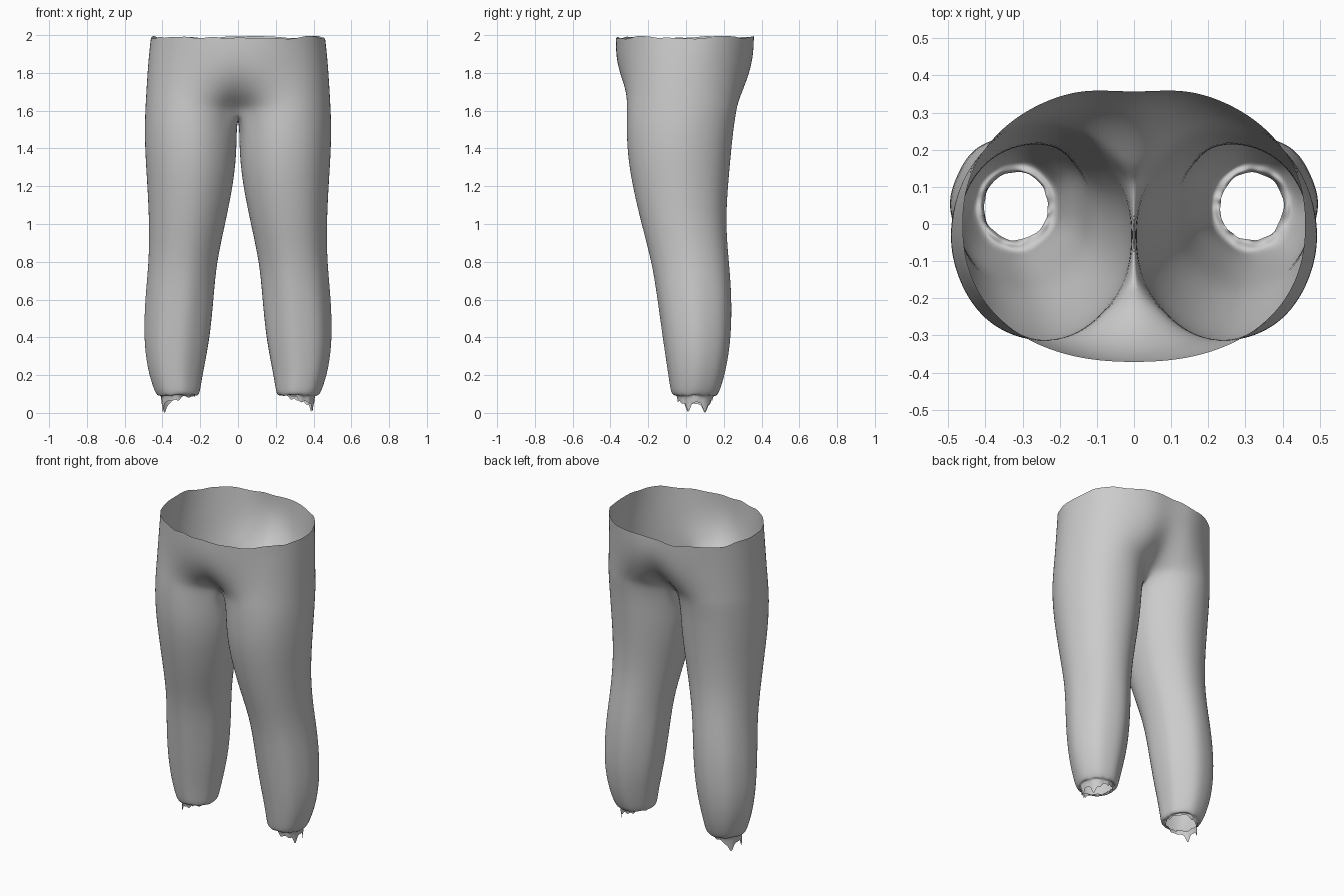
import bpy, bmesh, math, random
from math import sin, cos, radians

cube = bpy.data.objects.get("Cube")
if cube:
    bpy.data.objects.remove(cube)

random.seed(4)
ARC, INNER = 26, 7            # outer arc segments, inner thigh segments
COUNT = ARC + INNER
SPREAD = radians(150)         # outer arc runs from -SPREAD to +SPREAD

# Leg sections: height, inner x, outer x, front y, back y
LEG = [
    (1.60, 0.00, 0.492, -0.314, 0.268), (1.50, 0.006, 0.495, -0.316, 0.252),
    (1.36, 0.007, 0.491, -0.310, 0.238), (1.20, 0.026, 0.480, -0.284, 0.223),
    (1.00, 0.067, 0.470, -0.237, 0.211), (0.80, 0.112, 0.472, -0.182, 0.228),
    (0.62, 0.126, 0.490, -0.154, 0.243), (0.40, 0.146, 0.499, -0.124, 0.240),
    (0.24, 0.178, 0.480, -0.100, 0.215), (0.14, 0.196, 0.450, -0.085, 0.187),
    (0.105, 0.202, 0.435, -0.078, 0.172),
]
# Pelvis rings: height, blend to the waist oval at the centre and at the hip
PELVIS = [(1.99, 1.0, 1.0), (1.93, 1.0, 0.78), (1.86, 0.97, 0.55),
          (1.78, 0.86, 0.35), (1.70, 0.60, 0.18), (1.64, 0.24, 0.07)]


def angle(i):
    if i <= ARC:
        return -SPREAD + 2 * SPREAD * i / ARC
    return SPREAD + (2 * math.pi - 2 * SPREAD) * (i - ARC) / INNER


def section(row, i, ripple=0.0):
    z, xi, xo, yf, yb = row
    a = angle(i)
    r = 1 + ripple * cos(7 * a)
    return [(xi + xo) / 2 + (xo - xi) / 2 * r * cos(a),
            (yf + yb) / 2 + (yb - yf) / 2 * r * sin(a), z]


def waist(i, s):
    a = -math.pi / 2 + math.pi * i / ARC
    out, up = max(0, cos(a)), sin(a)
    if up < 0:                                           # fuller front corners
        return 0.462 * out ** 0.88, -0.372 * (-up) ** 0.88, up * up
    crease = (0.02 + 0.12 * s * (1 - s)) * up ** 40      # cleft at the back centre
    return 0.462 * out ** 0.96, 0.376 * up ** 0.90 - crease, up * up


def bridge(bm, upper, lower, closed):
    n = len(upper)
    for i in range(n if closed else n - 1):
        j = (i + 1) % n
        bm.faces.new((upper[i], upper[j], lower[j], lower[i]))


def build_side(bm, side):
    def ring(points):
        return [bm.verts.new((side * x, y, z)) for x, y, z in points]

    # Hip strip, open along the centre line
    strips = []
    for k, (z, s_mid, s_hip) in enumerate(PELVIS):
        pts = []
        for i in range(ARC + 1):
            x, y, _ = section(LEG[0], i)
            wx, wy, near = waist(i, s_mid)
            s = s_hip + (s_mid - s_hip) * near
            end = i in (0, ARC)
            rag = random.uniform(-0.012, 0.008) if k == 0 and not end else 0
            pts.append((0 if end else x + (wx - x) * s, y + (wy - y) * s, z + rag))
        strips.append(ring(pts))

    # Crotch ring: inner points lie on the centre line and sag
    pts = []
    for i in range(COUNT):
        x, y, z = section(LEG[0], i)
        if i >= ARC or i == 0:
            x = 0
            z -= 0.045 * sin(math.pi * max(0, i - ARC) / INNER)
        pts.append((x, y, z))
    crotch = ring(pts)
    strips.append(crotch[:ARC + 1])
    for a, b in zip(strips, strips[1:]):
        bridge(bm, a, b, False)

    # Leg tube
    rings = [crotch]
    for row in LEG[1:]:
        ripple = 0.014 if row[0] < 0.7 else 0.004
        rings.append(ring([section(row, i, ripple) for i in range(COUNT)]))

    # Cuff rolled inwards, ending in a torn hem
    cx, cy = 0.315, 0.048
    for scale, z, rag in ((0.90, 0.090, 0.006), (0.78, 0.098, 0.010), (0.74, 0.068, 0.018)):
        pts = []
        for i in range(COUNT):
            x, y, _ = section(LEG[-1], i)
            k = scale + random.uniform(-rag, rag) * 1.5
            drop = random.uniform(-rag, rag)
            if scale < 0.75:
                drop -= 0.025 * cos(angle(i))              # longer outside
                if i in (ARC // 2 - 2, ARC // 2 + 3):
                    drop = -0.085                          # hanging scraps
            pts.append((cx + (x - cx) * k, cy + (y - cy) * k, z + drop))
        rings.append(ring(pts))
    for a, b in zip(rings, rings[1:]):
        bridge(bm, a, b, True)


bm = bmesh.new()
for side in (1, -1):
    build_side(bm, side)
bmesh.ops.remove_doubles(bm, verts=[v for v in bm.verts if abs(v.co.x) < 1e-5], dist=0.0005)
bmesh.ops.recalc_face_normals(bm, faces=bm.faces)
mesh = bpy.data.meshes.new("trousers")
bm.to_mesh(mesh)
bm.free()

trousers = bpy.data.objects.new("trousers", mesh)
bpy.context.collection.objects.link(trousers)

# Plain grey cloth
cloth = bpy.data.materials.new("grey_cloth")
cloth.use_nodes = True
grey = (0.6, 0.6, 0.6, 1)
cloth.diffuse_color = grey
cloth.node_tree.nodes["Principled BSDF"].inputs["Base Color"].default_value = grey
mesh.materials.append(cloth)

for poly in mesh.polygons:
    poly.use_smooth = True
smooth = trousers.modifiers.new("smooth", "SUBSURF")
smooth.levels = smooth.render_levels = 2
